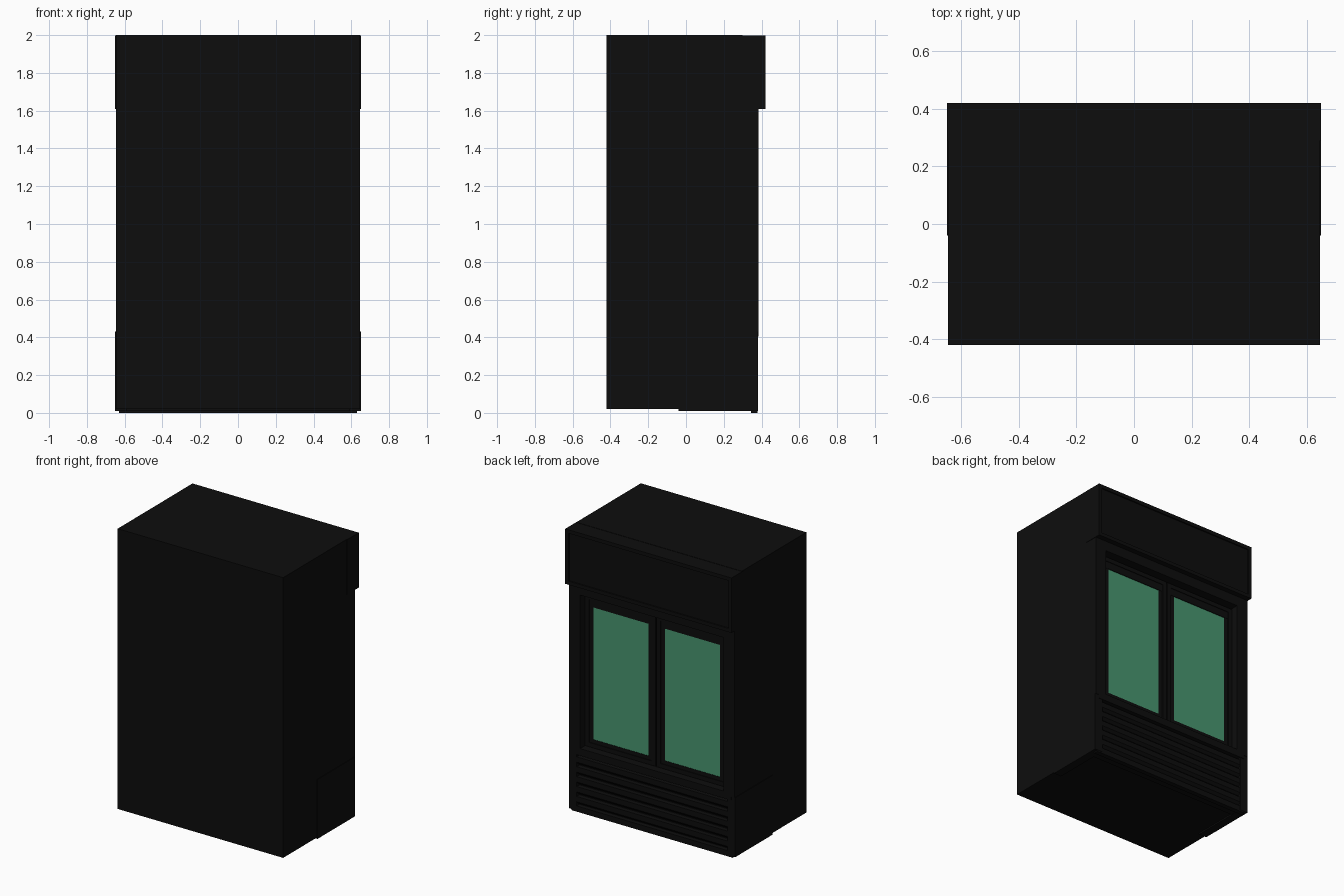
import bpy, bmesh

if "Cube" in bpy.data.objects:
    bpy.data.objects.remove(bpy.data.objects["Cube"])

def material(name, rgb):
    m = bpy.data.materials.new(name)
    m.diffuse_color = (*rgb, 1)
    m.use_nodes = True
    m.node_tree.nodes["Principled BSDF"].inputs["Base Color"].default_value = m.diffuse_color
    return m

BLACK = material("black", (0.004, 0.004, 0.004))
GREEN = material("green glass", (0.065, 0.305, 0.162))

def mesh_object(name, bm, mat):
    bmesh.ops.recalc_face_normals(bm, faces=bm.faces)
    me = bpy.data.meshes.new(name)
    bm.to_mesh(me)
    bm.free()
    me.materials.append(mat)
    ob = bpy.data.objects.new(name, me)
    bpy.context.collection.objects.link(ob)
    return ob

def box(name, x, y, z, mat=BLACK):
    bm = bmesh.new()
    bmesh.ops.create_cube(bm, size=1)
    for v in bm.verts:
        v.co = [r[0] if c < 0 else r[1] for c, r in zip(v.co, (x, y, z))]
    return mesh_object(name, bm, mat)

def frame(name, x, y, z, w, mat=BLACK):
    """Rectangular frame of border w, lying in the xz plane."""
    bm = bmesh.new()
    rings = []
    for yy in y:
        for i in (0, w):
            rings.append([bm.verts.new((a, yy, b)) for a, b in (
                (x[0] + i, z[0] + i), (x[1] - i, z[0] + i),
                (x[1] - i, z[1] - i), (x[0] + i, z[1] - i))])
    back_out, back_in, front_out, front_in = rings
    for p, q in ((back_out, back_in), (front_out, front_in),
                 (back_out, front_out), (back_in, front_in)):
        for k in range(4):
            n = (k + 1) % 4
            bm.faces.new((p[k], p[n], q[n], q[k]))
    return mesh_object(name, bm, mat)

# Cabinet shell, open side at +y
box("cabinet_body", (-.647, .647), (-.42, .30), (.02, 2.0))
for s, side in ((-1, "left"), (1, "right")):
    box(side + "_post", sorted((s * .647, s * .56)), (.30, .383), (.43, 1.62))
    box(side + "_base_panel", sorted((s * .65, s * .59)), (-.04, .38), (.01, .43))
box("top_rail", (-.56, .56), (.30, .383), (1.54, 1.62))
box("bottom_rail", (-.62, .62), (.30, .383), (.405, .455))

# Header box with framed sign panel
box("header_box", (-.65, .65), (.29, .41), (1.61, 1.998))
frame("header_frame", (-.65, .65), (.40, .42), (1.61, 1.998), .025)

# Two glazed doors
for s, side in ((-1, "left"), (1, "right")):
    x = sorted((s * .005, s * .555))
    frame(side + "_door_frame", x, (.30, .335), (.46, 1.53), .03)
    xg = sorted((s * .035, s * .525))
    frame(side + "_door_gasket", xg, (.30, .328), (.485, 1.50), .03)
    box(side + "_door_glass", sorted((s * .065, s * .50)), (.30, .325), (.485, 1.45), GREEN)
    box(side + "_door_top_rail", xg, (.30, .33), (1.45, 1.51))

# Louvred base grille and kick plate
box("grille_back", (-.60, .60), (.29, .345), (.012, .42))
box("kick_plate", (-.63, .63), (.345, .378), (0, .04))
slat = [(.345, .0), (.362, .0), (.378, .018), (.378, .055), (.345, .055)]
for i in range(5):
    bm = bmesh.new()
    ends = [[bm.verts.new((x, y, .052 + i * .07 + z)) for y, z in slat] for x in (-.59, .59)]
    for e in ends:
        bm.faces.new(e)
    for k in range(5):
        n = (k + 1) % 5
        bm.faces.new((ends[0][k], ends[0][n], ends[1][n], ends[1][k]))
    mesh_object("grille_slat_%d" % (i + 1), bm, BLACK)
